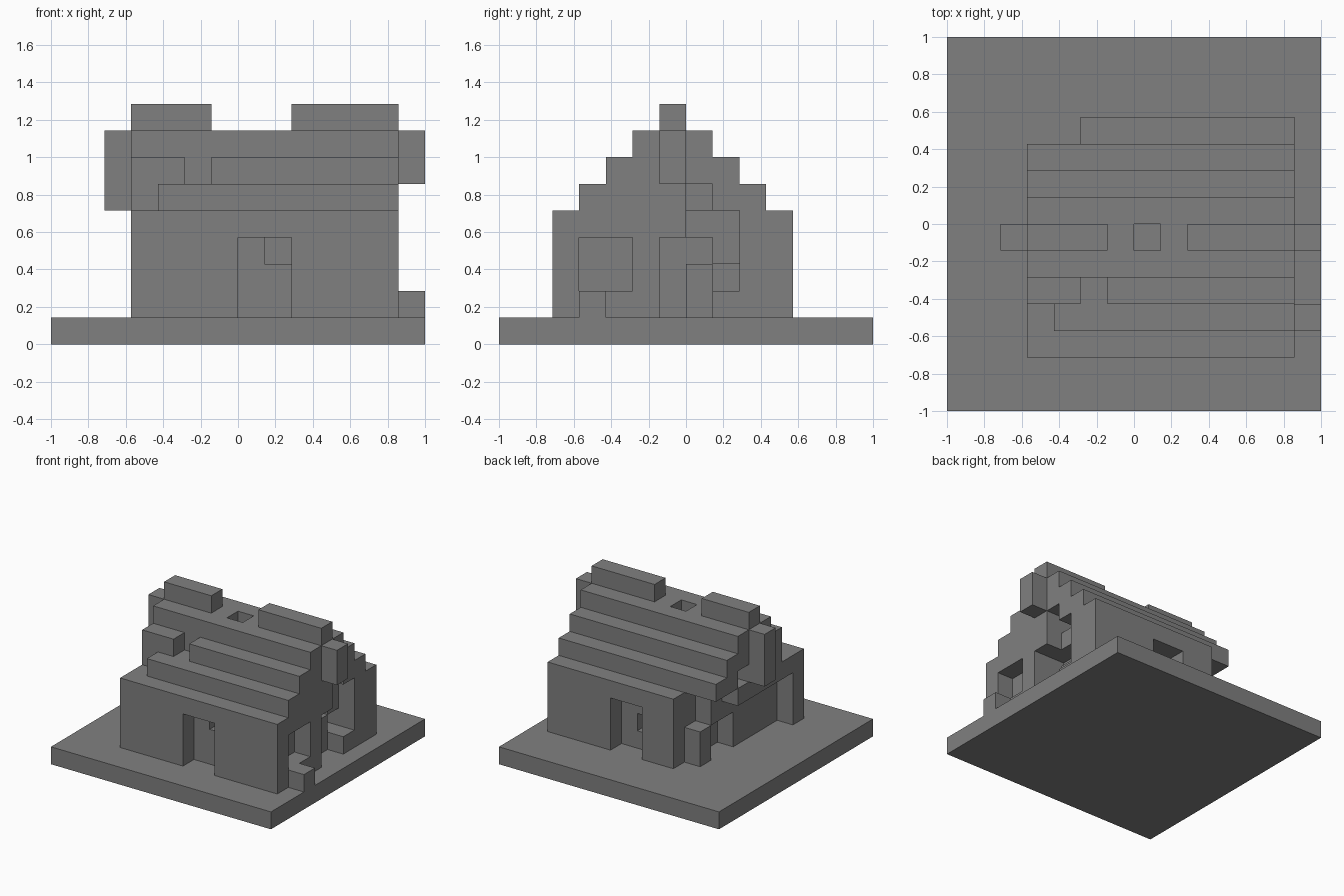
import bpy, bmesh
from mathutils import Vector

UNIT = 1 / 7   # size of one building block

cube = bpy.data.objects.get("Cube")
if cube:
    bpy.data.objects.remove(cube)

grey = bpy.data.materials.new("stone grey")
grey.use_nodes = True
colour = (0.216, 0.216, 0.216, 1)
grey.diffuse_color = colour
grey.node_tree.nodes["Principled BSDF"].inputs["Base Color"].default_value = colour


def block(x, y, z):
    """Cells of a box; each argument is a (start, end) range in block units."""
    return {(i, j, k) for i in range(*x) for j in range(*y) for k in range(*z)}


parts = {}

# Ground plate
parts["ground_plate"] = block((-7, 7), (-7, 7), (0, 1))

# House body
walls = block((-4, 6), (-5, 4), (1, 5))
walls -= block((-4, -2), (3, 4), (1, 5))       # open back corner
walls -= block((-4, -3), (-4, 3), (1, 4))      # recessed end wall
walls -= block((-4, -3), (1, 3), (4, 5))
walls -= block((-3, -2), (2, 3), (3, 5))       # above the corner post
walls -= block((-3, -2), (0, 2), (1, 3))       # end doorway
# Front and back doorways with their small niches
for y in (-5, 3):
    walls -= block((0, 2), (y, y + 1), (1, 4))
walls -= block((1, 2), (-4, -3), (3, 4))
walls -= block((0, 1), (2, 3), (2, 3))
# Window and doorway of the other end wall
walls -= block((5, 6), (-4, -2), (2, 4))
walls -= block((4, 6), (-1, 0), (1, 4))
walls -= block((5, 6), (0, 1), (1, 5))
walls -= block((4, 5), (0, 1), (3, 4))
walls -= block((5, 6), (1, 2), (2, 5))
walls -= block((4, 5), (1, 2), (2, 3))
parts["house_walls"] = walls

# Stepped roof, one block narrower on each side per tier
roof = set()
for step in range(3):
    roof |= block((-4, 6), (step - 4, 3 - step), (step + 5, step + 6))
roof -= block((-4, -3), (-4, -3), (5, 6))
roof -= block((-4, -3), (-4, -3 + 0), (5, 6)) | {(-4, -4, 5)}
roof -= {(-2, -3, 6), (-4, 0, 5)}              # missing blocks
roof -= block((4, 6), (0, 1), (5, 6))
roof -= block((0, 1), (-1, 0), (6, 8))         # smoke hole
parts["roof"] = roof

# Ridge caps and blocks projecting from the end walls
parts["ridge_cap_right"] = block((-4, -1), (-1, 0), (8, 9))
parts["ridge_cap_left"] = block((2, 6), (-1, 0), (8, 9))
parts["gable_post_right"] = block((-5, -4), (-1, 0), (5, 8))
parts["gable_post_left"] = block((6, 7), (-1, 0), (6, 8))
parts["step_block"] = block((6, 7), (-4, -3), (1, 2))

solid = set().union(*parts.values())


def build(name, cells):
    """Make one object from the exposed sides of its cells."""
    bm = bmesh.new()
    for cell in cells:
        centre = Vector(cell) + Vector((0.5, 0.5, 0.5))
        for axis in range(3):
            for sign in (-1, 1):
                normal = Vector((0, 0, 0))
                normal[axis] = sign
                beside = tuple(int(c + n) for c, n in zip(cell, normal))
                if beside in solid:
                    continue
                u = Vector((0, 0, 0))
                u[(axis + 1) % 3] = 0.5
                v = normal.cross(u)
                middle = centre + normal / 2
                corners = (middle - u - v, middle + u - v, middle + u + v, middle - u + v)
                bm.faces.new([bm.verts.new(c * UNIT) for c in corners])
    bmesh.ops.remove_doubles(bm, verts=bm.verts, dist=0.001)
    bmesh.ops.dissolve_limit(bm, angle_limit=0.01, verts=bm.verts, edges=bm.edges)
    mesh = bpy.data.meshes.new(name)
    bm.to_mesh(mesh)
    bm.free()
    mesh.materials.append(grey)
    bpy.context.collection.objects.link(bpy.data.objects.new(name, mesh))


for part_name, part_cells in parts.items():
    build(part_name, part_cells)
